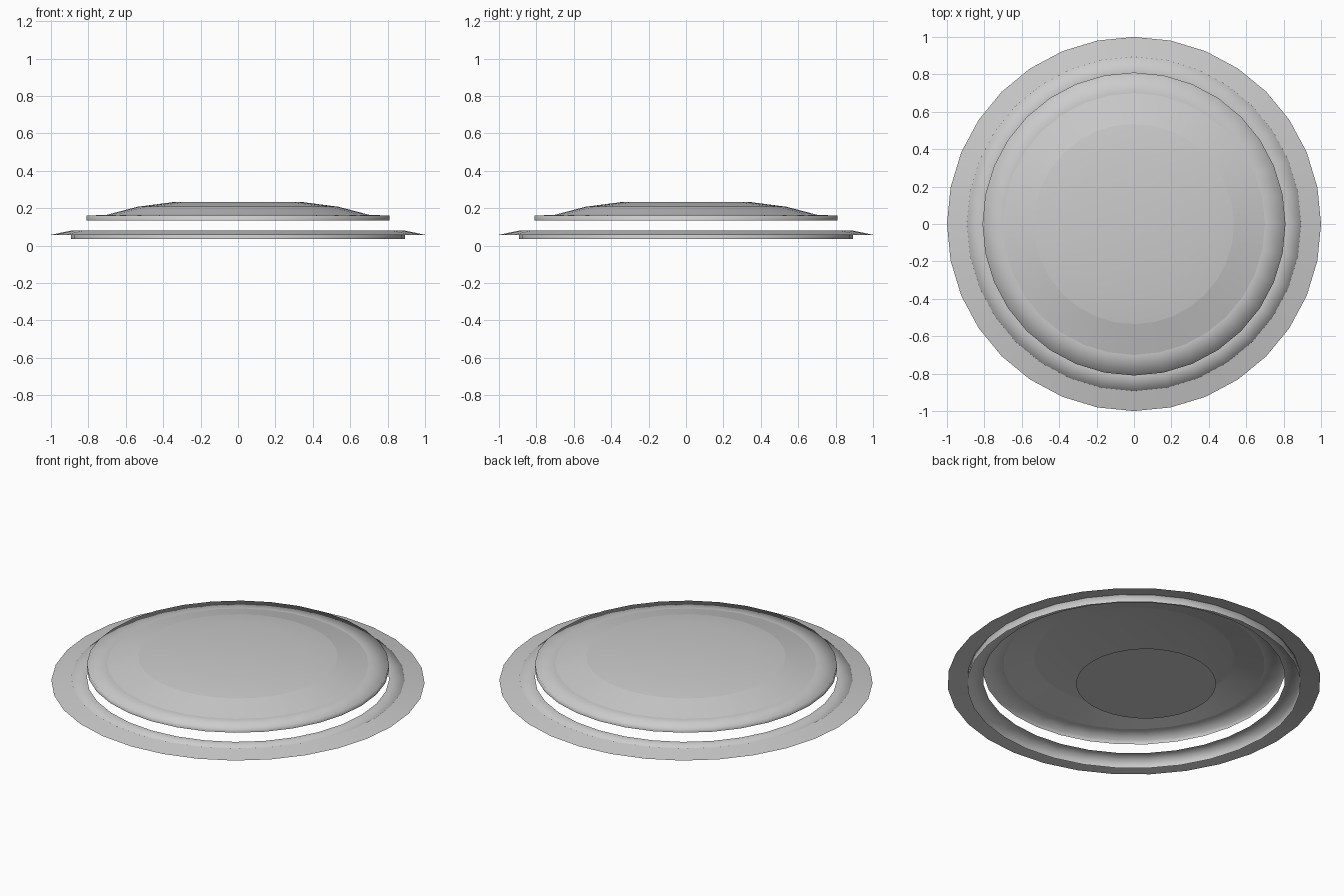
import bpy, bmesh
from math import cos, sin, pi, radians

if "Cube" in bpy.data.objects:
    bpy.data.objects.remove(bpy.data.objects["Cube"])

SEGMENTS = 32


def lathe(name, profile, offset=(0, 0), smooth=60):
    """Turn an (r, z) profile about the z axis; r = 0 makes a closed centre."""
    bm = bmesh.new()
    rings = []
    for r, z in profile:
        if r == 0:
            rings.append([bm.verts.new((0, 0, z))] * SEGMENTS)
        else:
            rings.append([bm.verts.new((r * cos(2 * pi * i / SEGMENTS),
                                        r * sin(2 * pi * i / SEGMENTS), z))
                          for i in range(SEGMENTS)])
    for a, b in zip(rings, rings[1:]):
        for i in range(SEGMENTS):
            j = (i + 1) % SEGMENTS
            corners = list(dict.fromkeys((a[i], a[j], b[j], b[i])))
            bm.faces.new(corners)
    mesh = bpy.data.meshes.new(name)
    bm.to_mesh(mesh)
    bm.free()
    obj = bpy.data.objects.new(name, mesh)
    obj.location = (*offset, 0)
    bpy.context.collection.objects.link(obj)
    bpy.ops.object.select_all(action='DESELECT')
    obj.select_set(True)
    bpy.context.view_layer.objects.active = obj
    bpy.ops.object.shade_smooth_by_angle(angle=radians(smooth))
    return obj


# Sloping outer flange of the lower ring
lathe("outer_flange", [(1.0, 0.058), (0.893, 0.08)])

# Short wall and inward shelf of the lower ring
lathe("lower_ring", [(0.893, 0.035), (0.893, 0.08), (0.81, 0.08)], smooth=100)

# Raised rim around the lid
lathe("lid_rim", [(0.81, 0.134), (0.81, 0.16), (0.70, 0.165)], smooth=100)

# Sloping collar of the lid
lathe("lid_collar", [(0.70, 0.165), (0.535, 0.208)])

# Shallow domed cap
lathe("lid_cap", [(0.535, 0.208), (0.35, 0.232), (0, 0.232)])

# Flat base disc on the ground, set slightly back, facing down
lathe("base_disc", [(0, 0), (0.375, 0)], offset=(0, 0.1))
